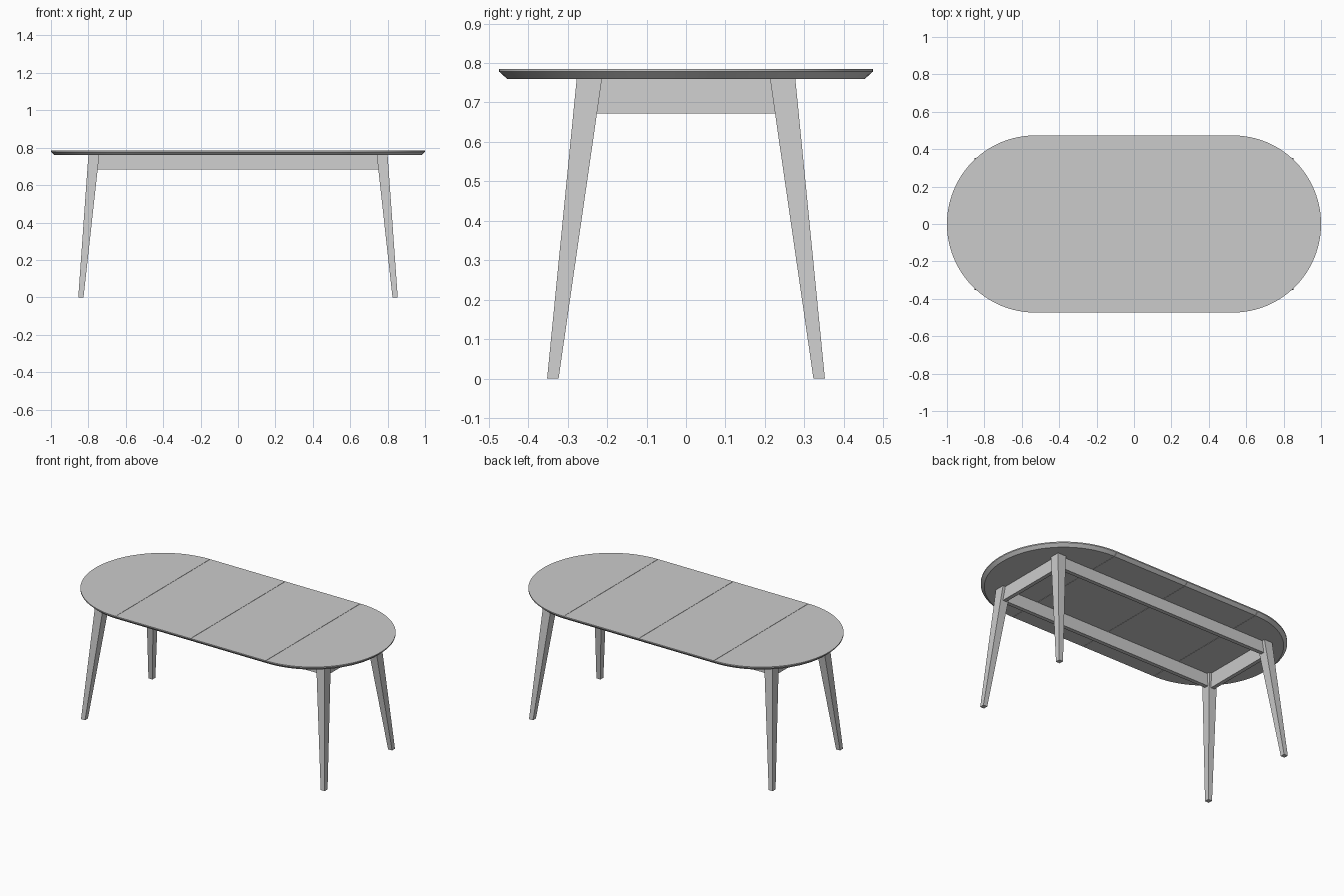
import bpy, bmesh, math

cube = bpy.data.objects.get("Cube")
if cube:
    bpy.data.objects.remove(cube, do_unlink=True)

grey = bpy.data.materials.new("light grey")
grey.use_nodes = True
colour = (0.6, 0.6, 0.6, 1)
grey.diffuse_color = colour
grey.node_tree.nodes["Principled BSDF"].inputs["Base Color"].default_value = colour

TOP, UNDER = 0.785, 0.76       # upper and lower face of the tabletop
RADIUS = 0.4735                # rounded end
SEAM = 1 - RADIUS              # where the rounded ends begin
GAP = 0.001                    # half of the gap between panels


def loft(name, loops, smooth=False):
    """Closed solid through a stack of matching point loops."""
    bm = bmesh.new()
    rings = [[bm.verts.new(p) for p in loop] for loop in loops]
    n = len(rings[0])
    for low, high in zip(rings, rings[1:]):
        for i in range(n):
            j = (i + 1) % n
            bm.faces.new((low[i], low[j], high[j], high[i]))
    bm.faces.new(rings[0][::-1])
    bm.faces.new(rings[-1])
    bmesh.ops.recalc_face_normals(bm, faces=bm.faces)
    mesh = bpy.data.meshes.new(name)
    bm.to_mesh(mesh)
    bm.free()
    mesh.materials.append(grey)
    obj = bpy.data.objects.new(name, mesh)
    bpy.context.collection.objects.link(obj)
    if smooth:
        bpy.ops.object.select_all(action="DESELECT")
        obj.select_set(True)
        bpy.context.view_layer.objects.active = obj
        bpy.ops.object.shade_smooth_by_angle(angle=math.radians(30))
    return obj


def rect(x0, x1, y0, y1, z):
    return [(x0, y0, z), (x1, y0, z), (x1, y1, z), (x0, y1, z)]


def end_outline(side, r, z, steps=48):
    """Half disc, closed by the straight seam."""
    pts = [(side * (SEAM + GAP), -r, z)]
    for i in range(steps + 1):
        a = math.pi * (i / steps - 0.5)
        pts.append((side * (SEAM + 2 * GAP + (r - 2 * GAP) * math.cos(a)), r * math.sin(a), z))
    pts.append((side * (SEAM + GAP), r, z))
    return pts


# Tabletop: two rounded ends and two leaves, undercut along the outer edge
profile = [(RADIUS - 0.02, UNDER), (RADIUS, 0.778), (RADIUS, TOP)]
for side, word in ((1, "left"), (-1, "right")):
    loft("tabletop_end_" + word, [end_outline(side, r, z) for r, z in profile], True)
    a, b = sorted((side * GAP, side * (SEAM - GAP)))
    loft("tabletop_leaf_" + word, [rect(a, b, -r, r, z) for r, z in profile])

# Splayed, tapered legs
for sx, xword in ((1, "left"), (-1, "right")):
    for sy, yword in ((-1, "front"), (1, "back")):
        foot = rect(sx * 0.826, sx * 0.854, sy * 0.323, sy * 0.352, 0)
        head = rect(sx * 0.742, sx * 0.80, sy * 0.213, sy * 0.277, UNDER)
        loft(f"leg_{yword}_{xword}", [foot, head])

# Aprons between the legs
for s, word in ((-1, "front"), (1, "back")):
    loft("apron_" + word, [rect(-0.752, 0.752, s * 0.236, s * 0.262, 0.683),
                           rect(-0.745, 0.745, s * 0.232, s * 0.258, UNDER)])
for s, word in ((1, "left"), (-1, "right")):
    loft("apron_" + word, [rect(s * 0.765, s * 0.79, -0.228, 0.228, 0.672),
                           rect(s * 0.758, s * 0.783, -0.215, 0.215, UNDER)])
